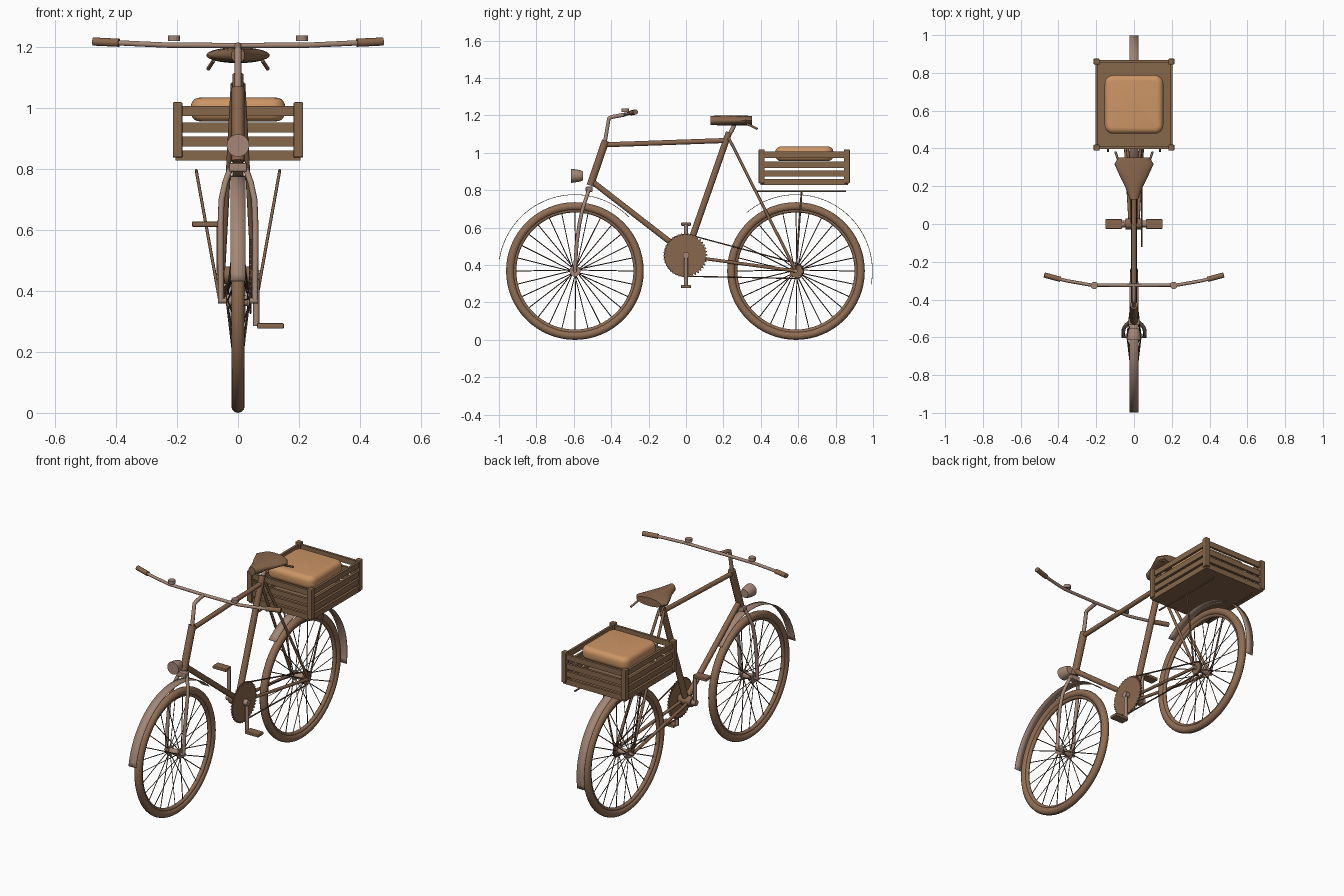
import bpy, bmesh, math
from mathutils import Vector

if "Cube" in bpy.data.objects:
    bpy.data.objects.remove(bpy.data.objects["Cube"])


def material(name, rgb):
    m = bpy.data.materials.new(name)
    m.diffuse_color = (*rgb, 1)
    m.use_nodes = True
    m.node_tree.nodes["Principled BSDF"].inputs["Base Color"].default_value = m.diffuse_color
    return m


BROWN = material("frame brown", (0.25, 0.135, 0.075))
RUBBER = material("tyre brown", (0.28, 0.155, 0.09))
METAL = material("dull metal", (0.37, 0.245, 0.185))
WOOD = material("crate wood", (0.24, 0.135, 0.07))
TAN = material("tan cushion", (0.60, 0.30, 0.13))
DARK = material("dark wire", (0.13, 0.075, 0.045))


def smooth(obj, angle=35):
    bpy.ops.object.select_all(action='DESELECT')
    obj.select_set(True)
    bpy.context.view_layer.objects.active = obj
    bpy.ops.object.shade_smooth_by_angle(angle=math.radians(angle))


def mesh_object(name, bm, mat):
    bmesh.ops.recalc_face_normals(bm, faces=bm.faces)
    me = bpy.data.meshes.new(name)
    bm.to_mesh(me)
    bm.free()
    me.materials.append(mat)
    obj = bpy.data.objects.new(name, me)
    bpy.context.collection.objects.link(obj)
    return obj


def tubes(name, paths, r, mat, res=3, cyclic=False):
    """Round tubes along one or more point paths, as one mesh."""
    cu = bpy.data.curves.new(name, 'CURVE')
    cu.dimensions = '3D'
    cu.bevel_depth, cu.bevel_resolution, cu.use_fill_caps = r, res, True
    for path in paths:
        s = cu.splines.new('POLY')
        s.points.add(len(path) - 1)
        for p, co in zip(s.points, path):
            p.co = (*co, 1)
        s.use_cyclic_u = cyclic
    cu.materials.append(mat)
    obj = bpy.data.objects.new(name, cu)
    bpy.context.collection.objects.link(obj)
    bpy.ops.object.select_all(action='DESELECT')
    obj.select_set(True)
    bpy.context.view_layer.objects.active = obj
    bpy.ops.object.convert(target='MESH')
    obj = bpy.context.view_layer.objects.active
    smooth(obj, 50)
    return obj


def both(path):
    return [path, [(-x, y, z) for x, y, z in path]]


def boxes(name, specs, mat, bevel=0.0, segs=1):
    """Boxes given as (centre, size), joined in one mesh."""
    bm = bmesh.new()
    for c, s in specs:
        g = bmesh.ops.create_cube(bm, size=1)
        for v in g['verts']:
            v.co = Vector(c) + Vector([a * b for a, b in zip(v.co, s)])
    obj = mesh_object(name, bm, mat)
    if bevel:
        b = obj.modifiers.new("bevel", 'BEVEL')
        b.width, b.segments = bevel, segs
    return obj


def loft(name, sections, mat, n=28):
    """Elliptical sections (y, z, half width, half height) along y."""
    bm = bmesh.new()
    rings = [[bm.verts.new((w * math.cos(2 * math.pi * i / n), y,
                            z + h * math.sin(2 * math.pi * i / n)))
              for i in range(n)] for y, z, w, h in sections]
    for a, b in zip(rings, rings[1:]):
        for i in range(n):
            j = (i + 1) % n
            bm.faces.new((a[i], a[j], b[j], b[i]))
    bm.faces.new(rings[0])
    bm.faces.new(rings[-1])
    obj = mesh_object(name, bm, mat)
    smooth(obj)
    return obj


def ring(name, y, major, minor, mat):
    bpy.ops.mesh.primitive_torus_add(location=(0, y, HZ), rotation=(0, math.pi / 2, 0),
                                     major_radius=major, minor_radius=minor,
                                     major_segments=64, minor_segments=12)
    obj = bpy.context.object
    obj.name = name
    obj.data.materials.append(mat)
    smooth(obj, 60)


def polar(cy, cz, r, deg, x=0):
    a = math.radians(deg)
    return (x, cy + r * math.cos(a), cz + r * math.sin(a))


HZ, FY, RY, BZ = 0.368, -0.594, 0.588, 0.452

# Wheels and fenders
for side, y, start, end in (("front", FY, 45, 171), ("rear", RY, -10, 130)):
    ring(side + "_tyre", y, 0.346, 0.022, RUBBER)
    ring(side + "_rim", y, 0.325, 0.012, RUBBER)
    tubes(side + "_spokes",
          [[polar(y, HZ, 0.024, i * 360 / 28 + 12 * (-1) ** (i // 2), 0.035 * (-1) ** i),
            polar(y, HZ, 0.318, i * 360 / 28)] for i in range(28)], 0.0026, DARK, 0)
    tubes(side + "_hub", [[(-0.04, y, HZ), (0.04, y, HZ)]], 0.018, METAL)
    tubes(side + "_hub_flanges", both([(0.03, y, HZ), (0.038, y, HZ)]), 0.03, METAL)
    tubes(side + "_axle", [[(-0.066, y, HZ), (0.066, y, HZ)]], 0.009, METAL)
    bm = bmesh.new()
    rows = [[bm.verts.new(polar(y, HZ, 0.41, start + (end - start) * i / 36, x))
             for x in (-0.025, 0.025)] for i in range(37)]
    for a, b in zip(rows, rows[1:]):
        bm.faces.new((a[0], a[1], b[1], b[0]))
    fender = mesh_object(side + "_fender", bm, METAL)
    smooth(fender)
    fender.modifiers.new("thickness", 'SOLIDIFY').thickness = 0.003

# Frame
tubes("seat_tube", [[(0, 0, BZ), (0, 0.23, 1.11)]], 0.018, BROWN)
tubes("top_tube", [[(0, -0.435, 1.043), (0, 0.215, 1.066)]], 0.014, BROWN)
tubes("head_tube", [[(0, -0.512, 0.825), (0, -0.43, 1.065)]], 0.021, BROWN)
tubes("down_tube", [[(0, -0.5, 0.845), (0, -0.01, 0.465)]], 0.016, BROWN)
tubes("seat_stays", both([(0.016, 0.228, 1.08), (0.055, RY, HZ)]), 0.008, BROWN)
tubes("chain_stays", both([(0.02, 0, 0.448), (0.055, RY, HZ)]), 0.009, BROWN)
tubes("bottom_bracket", [[(-0.045, 0, BZ), (0.045, 0, BZ)]], 0.03, BROWN)

# Fork and crown
tubes("fork_blades", both([(0.026, -0.52, 0.80), (0.042, -0.535, 0.755),
                           (0.054, -0.553, 0.70), (0.057, -0.57, 0.62),
                           (0.057, -0.584, 0.52), (0.056, FY, HZ)]), 0.010, METAL)
boxes("fork_crown", [((0, -0.518, 0.805), (0.06, 0.036, 0.03))], METAL, 0.006, 2)

# Stem, handlebar, grips, bells
tubes("stem", [[(0, -0.435, 1.05), (0, -0.412, 1.185), (0, -0.395, 1.192),
                (0, -0.325, 1.205)]], 0.011, METAL)
tubes("handlebar", [[(-0.44, -0.28, 1.216), (-0.36, -0.3, 1.212), (-0.23, -0.323, 1.206),
                     (0, -0.325, 1.205), (0.23, -0.323, 1.206), (0.36, -0.3, 1.212),
                     (0.44, -0.28, 1.216)]], 0.009, METAL)
tubes("grips", both([(0.39, -0.293, 1.214), (0.475, -0.27, 1.218)]), 0.014, BROWN)
tubes("bells", both([(0.21, -0.325, 1.219), (0.21, -0.325, 1.238)]), 0.02, METAL)

# Headlight
loft("headlight", [(-0.615, 0.877, 0.037, 0.037), (-0.607, 0.877, 0.037, 0.037),
                   (-0.585, 0.877, 0.034, 0.034), (-0.565, 0.877, 0.030, 0.030),
                   (-0.551, 0.877, 0.024, 0.024)], METAL)

# Saddle
tubes("seat_post", [[(0, 0.22, 1.08), (0, 0.245, 1.12), (0, 0.262, 1.16)]], 0.012, METAL)
loft("saddle", [(0.13, 1.173, 0.022, 0.025), (0.2, 1.173, 0.048, 0.026),
                (0.26, 1.173, 0.078, 0.026), (0.318, 1.173, 0.104, 0.026),
                (0.352, 1.173, 0.082, 0.024)], BROWN)
tubes("saddle_loops", both([(0.08, 0.325, 1.155), (0.098, 0.382, 1.128)]), 0.006, BROWN)

# Chainring with teeth, sprocket and chain
bm = bmesh.new()
rim = [bm.verts.new(polar(-0.003, BZ, 0.118 if i % 4 < 2 else 0.108, i * 360 / 160, 0.036))
       for i in range(160)]
f = bm.faces.new(rim)
ext = bmesh.ops.extrude_face_region(bm, geom=[f])['geom']
bmesh.ops.translate(bm, vec=(0.009, 0, 0),
                    verts=[v for v in ext if isinstance(v, bmesh.types.BMVert)])
mesh_object("chainring", bm, BROWN)
tubes("sprocket", [[(0.037, RY, HZ), (0.044, RY, HZ)]], 0.036, BROWN)
chain = [polar(-0.003, BZ, 0.112, 83 + i * 10, 0.041) for i in range(20)]
chain += [polar(RY, HZ, 0.04, -90 + i * 21, 0.041) for i in range(9)]
tubes("chain", [chain], 0.004, DARK, 1, True)

# Cranks and pedals
for name, s in (("right", 1), ("left", -1)):
    tip = BZ - s * 0.167
    tubes(name + "_crank", [[(s * 0.06, 0, BZ + s * 0.012), (s * 0.06, 0, tip)]], 0.010, METAL)
    tubes(name + "_crank_boss", [[(s * 0.04, 0, BZ), (s * 0.07, 0, BZ)]], 0.018, METAL)
    boxes(name + "_pedal", [((s * 0.107, 0, tip), (0.088, 0.052, 0.018))], BROWN, 0.004, 2)

# Rear rack
tubes("rack_rails", both([(0.137, 0.38, 0.795), (0.137, 0.855, 0.795)]), 0.005, DARK)
tubes("rack_struts", both([(0.137, 0.618, 0.795), (0.06, RY, HZ)]), 0.005, BROWN)

# Crate: corner posts, floor and slats
CY, HX, HY = 0.632, 0.198, 0.228
posts = [((sx * HX, CY + sy * HY, 0.928), (0.032, 0.032, 0.182))
         for sx in (-1, 1) for sy in (-1, 1)]
boxes("crate_posts", posts, WOOD, 0.005, 2)
slats = []
for z in (0.990, 0.936, 0.890, 0.844):
    for s in (-1, 1):
        slats.append(((0, CY + s * HY, z), (2 * HX, 0.014, 0.033)))
        slats.append(((s * HX, CY, z), (0.014, 2 * HY, 0.033)))
boxes("crate_slats", slats, WOOD)
boxes("crate_floor", [((0, CY, 0.835), (0.41, 0.47, 0.014))], WOOD)

# Cushion resting in the crate: rounded corners, then softened edges
bm = bmesh.new()
bmesh.ops.create_cube(bm, size=1)
for v in bm.verts:
    v.co = Vector((0, 0.633, 0.995)) + Vector((v.co.x * 0.31, v.co.y * 0.31, v.co.z * 0.078))
upright = [e for e in bm.edges if abs(e.verts[0].co.z - e.verts[1].co.z) > 0.01]
bmesh.ops.bevel(bm, geom=upright, offset=0.045, segments=6, profile=0.5, affect='EDGES')
level = [e for e in bm.edges if e.calc_face_angle(0) > 1.2]
bmesh.ops.bevel(bm, geom=level, offset=0.03, segments=5, profile=0.5, affect='EDGES')
smooth(mesh_object("cushion", bm, TAN), 50)
